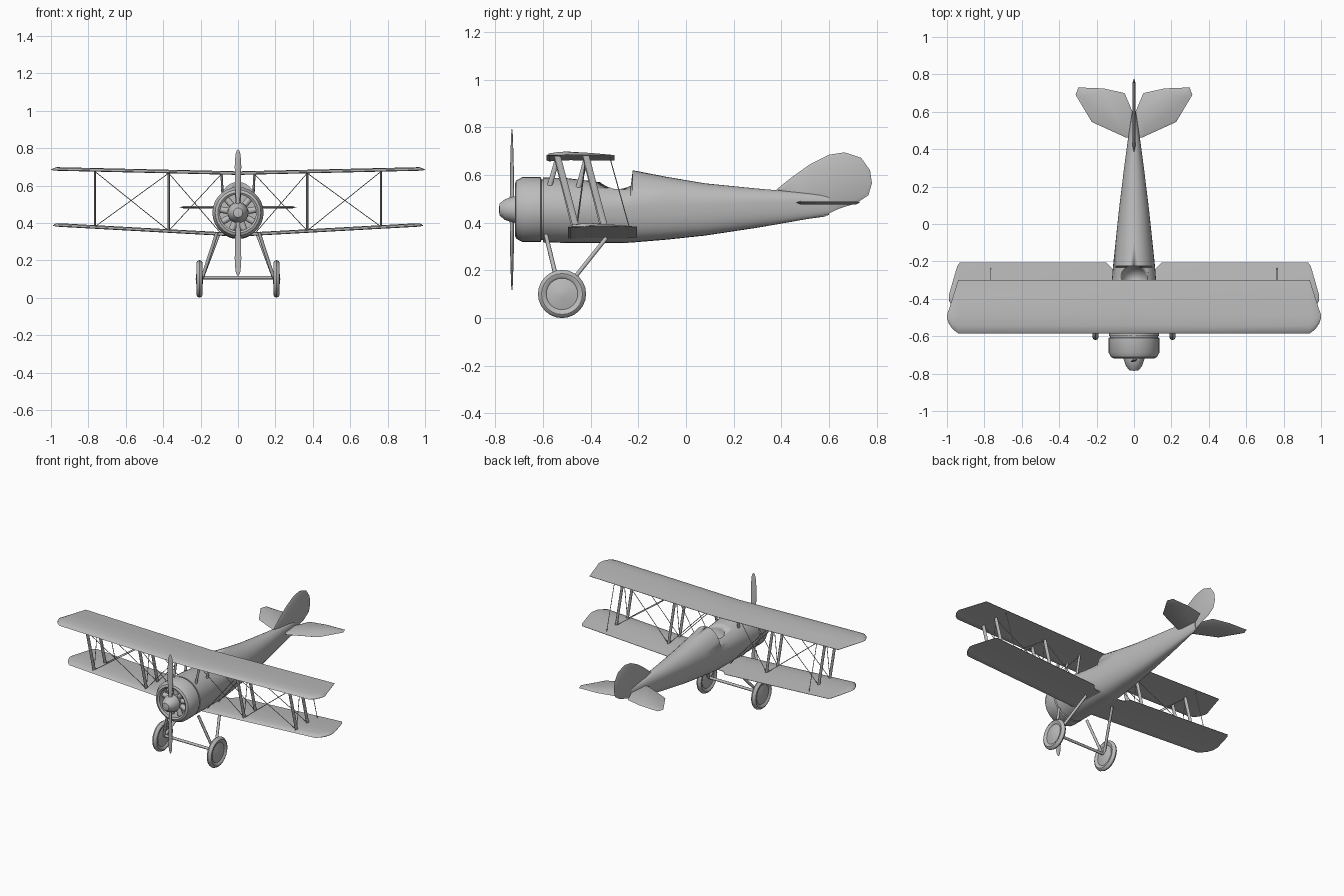
import bpy, bmesh, math
from mathutils import Vector, Matrix

if "Cube" in bpy.data.objects:
    bpy.data.objects.remove(bpy.data.objects["Cube"])

grey = bpy.data.materials.new("plain grey")
grey.diffuse_color = (0.5, 0.5, 0.5, 1)
grey.use_nodes = True
grey.node_tree.nodes["Principled BSDF"].inputs["Base Color"].default_value = grey.diffuse_color
TAU = 2 * math.pi


def finish(name, bm, angle=35):
    bmesh.ops.remove_doubles(bm, verts=bm.verts, dist=1e-5)
    bmesh.ops.recalc_face_normals(bm, faces=bm.faces)
    me = bpy.data.meshes.new(name)
    bm.to_mesh(me)
    bm.free()
    ob = bpy.data.objects.new(name, me)
    bpy.context.collection.objects.link(ob)
    me.materials.append(grey)
    bpy.ops.object.select_all(action='DESELECT')
    ob.select_set(True)
    bpy.context.view_layer.objects.active = ob
    bpy.ops.object.shade_smooth_by_angle(angle=math.radians(angle))
    return ob


def loft(bm, rings):
    """Skin a list of closed rings and cap both ends."""
    vs = [[bm.verts.new(p) for p in r] for r in rings]
    n = len(vs[0])
    for a, b in zip(vs, vs[1:]):
        for i in range(n):
            j = (i + 1) % n
            bm.faces.new((a[i], a[j], b[j], b[i]))
    bm.faces.new(vs[0])
    bm.faces.new(vs[-1])


def lathe(name, profile, centre, axis, n=28, angle=35):
    """Revolve (radius, distance) pairs around the x or y axis."""
    bm = bmesh.new()
    rings = []
    for r, d in profile:
        r = max(r, 0.0005)
        ring = []
        for k in range(n):
            c, s = r * math.cos(TAU * k / n), r * math.sin(TAU * k / n)
            ring.append(Vector(centre) + Vector((d, c, s) if axis == 'x' else (c, d, s)))
        rings.append(ring)
    loft(bm, rings)
    return finish(name, bm, angle)


def rods(name, pairs, r, flat=None, mirror=True, n=8):
    """Bars between point pairs; flat gives a streamlined x/y section."""
    bm = bmesh.new()
    for a, b in pairs:
        for side in ((1, -1) if mirror else (1,)):
            p, q = (Vector((v[0] * side, v[1], v[2])) for v in (a, b))
            rot = (q - p).to_track_quat('Z', 'Y')
            ring = []
            for k in range(n):
                c, s = math.cos(TAU * k / n), math.sin(TAU * k / n)
                ring.append(Vector((flat[0] * c, flat[1] * s, 0)) if flat
                            else rot @ Vector((r * c, r * s, 0)))
            loft(bm, [[p + o for o in ring], [q + o for o in ring]])
    return finish(name, bm, 50)


def plate(name, outlines, t, scale=0.86):
    """Flat surface with thinned edges; thickness runs along vector t."""
    bm = bmesh.new()
    t = Vector(t)
    for pts in outlines:
        pts = [Vector(p) for p in pts]
        c = sum(pts, Vector()) / len(pts)
        inner = [c + (p - c) * scale for p in pts]
        loft(bm, [[p + t for p in inner], pts, [p - t for p in inner]])
    return finish(name, bm, 30)


# fuselage: y, half width, top, widest height, bottom
sections = [(-0.60, .135, .590, .455, .318), (-0.50, .133, .587, .455, .315),
            (-0.40, .126, .575, .458, .315), (-0.30, .118, .562, .462, .315),
            (-0.232, .113, .562, .466, .316), (-0.224, .112, .620, .466, .317),
            (-0.08, .097, .592, .472, .329), (0.08, .080, .565, .477, .346),
            (0.30, .053, .543, .483, .379), (0.45, .033, .530, .485, .405),
            (0.60, .010, .515, .480, .432)]
bm = bmesh.new()
rings = []
for y, w, top, mid, bot in sections:
    e = 2 / (2.0 + 0.5 * min(1, max(0, (y + 0.5) / 0.3)))
    ring = []
    for k in range(32):
        c, s = math.cos(TAU * k / 32), math.sin(TAU * k / 32)
        ex = e if s < 0 else 1
        h = (top - mid) if s > 0 else (mid - bot)
        ring.append((w * math.copysign(abs(c) ** ex, c), y,
                     mid + h * math.copysign(abs(s) ** ex, s)))
    rings.append(ring)
loft(bm, rings)
fuselage = finish("fuselage", bm)

# cockpit opening
bm = bmesh.new()
bmesh.ops.create_uvsphere(bm, u_segments=24, v_segments=12, radius=1,
                          matrix=Matrix.Translation((0, -0.29, .58)) @ Matrix.Diagonal((.078, .072, .11, 1)))
cutter = finish("cockpit_cutter", bm)
cutter.hide_render = True
mod = fuselage.modifiers.new("cockpit", 'BOOLEAN')
mod.operation = 'DIFFERENCE'
mod.object = cutter
bpy.context.view_layer.objects.active = fuselage
bpy.ops.object.modifier_apply(modifier=mod.name)
bpy.data.objects.remove(cutter)

# cowling, radial engine and spinner
HUB = (0, 0, .455)
lathe("engine_cowling", [(0, -.635), (.097, -.635), (.097, -.710), (.108, -.718), (.122, -.712),
                         (.137, -.685), (.137, -.610), (.127, -.606), (.127, -.595), (0, -.595)], HUB, 'y')
rods("engine_cylinders", [((.045 * math.sin(TAU * k / 9), -.668, .455 + .045 * math.cos(TAU * k / 9)),
                           (.099 * math.sin(TAU * k / 9), -.668, .455 + .099 * math.cos(TAU * k / 9)))
                          for k in range(9)], .017, mirror=False, n=12)
lathe("spinner", [(0, -.785), (.025, -.782), (.043, -.760), (.055, -.725), (.056, -.705),
                  (.045, -.69), (.045, -.63), (0, -.63)], HUB, 'y')

# propeller blades: radius, half width, half thickness, twist
bm = bmesh.new()
for side in (1, -1):
    rings = []
    for r, w, t, tw in [(.02, .011, .009, 30), (.08, .013, .008, 26), (.16, .018, .006, 20),
                        (.25, .018, .004, 14), (.31, .014, .003, 10), (.33, .008, .002, 10), (.337, .003, .001, 10)]:
        a = math.radians(tw)
        ring = []
        for k in range(12):
            u, v = w * math.cos(TAU * k / 12), t * math.sin(TAU * k / 12)
            ring.append((side * (u * math.cos(a) - v * math.sin(a)),
                         -.73 + u * math.sin(a) + v * math.cos(a), .455 + side * r))
        rings.append(ring)
    loft(bm, rings)
finish("propeller", bm, 50)

# wings: half-span stations of x, leading edge, trailing edge
AIRFOIL = [(0, 0), (.04, .008), (.15, .013), (.35, .015), (.65, .010), (1, .001),
           (1, -.001), (.65, 0), (.35, .001), (.15, -.001), (.04, -.004)]


def upper_z(x):
    return .658 + .023 * x


def lower_z(x):
    return .328 + .055 * x


def wing(name, half, height):
    bm = bmesh.new()
    rings = []
    for x, le, te in [(-h[0], h[1], h[2]) for h in reversed(half)] + half[(half[0][0] == 0):]:
        f = min(1, (te - le) / .15)
        rings.append([(x, le + (te - le) * u, height(abs(x)) + .003 + (v * f)) for u, v in AIRFOIL])
    loft(bm, rings)
    return finish(name, bm, 40)


wing("upper_wing", [(0, -.585, -.30), (.94, -.585, -.30), (.97, -.562, -.395),
                    (.99, -.532, -.458), (1.0, -.505, -.485)], upper_z)
wing("lower_wing", [(0, -.495, -.25), (.115, -.495, -.24), (.15, -.495, -.205), (.93, -.495, -.205),
                    (.945, -.482, -.225), (.97, -.45, -.31), (.988, -.41, -.375)], lower_z)

# interplane struts, two pairs on each side
BAYS = (.37, .765)
TOP, LOW = (-.54, -.42), (-.46, -.34)
rods("wing_struts", [((x, t, upper_z(x) + .006), (x, l, lower_z(x) + .008))
                     for x in BAYS for t, l in zip(TOP, LOW)], 0, flat=(.006, .014))

# cabane struts
rods("cabane_struts", [((.088, -.54, .664), (.082, -.575, .545)),
                       ((.088, -.42, .664), (.082, -.455, .535))], 0, flat=(.006, .011))

# bracing wires
wires = []
for t, l in zip(TOP, LOW):
    for a, b in ((.09, .37), BAYS):
        wires.append(((a, t, upper_z(a)), (b, l, lower_z(b) + .01)))
        wires.append(((b, t, upper_z(b)), (a, l, lower_z(a) + .01)))
for x in BAYS:
    wires.append(((x, TOP[1], upper_z(x)), (x, LOW[0], lower_z(x) + .01)))
wires.append(((.765, -.32, upper_z(.765)), (.765, -.235, lower_z(.765))))
rods("bracing_wires", wires, .0022, n=5)

# tailplane
half = [(.008, .46), (.045, .463), (.225, .545), (.312, .69), (.298, .73), (.165, .725), (.05, .70), (.008, .60)]
plate("tailplane", [[(s * x, y, .484) for x, y in half] for s in (1, -1)], (0, 0, .007))

# fin and rudder
plate("fin_and_rudder", [[(0, y, z) for y, z in
                          [(.38, .54), (.44, .588), (.52, .645), (.60, .685), (.665, .695), (.735, .672),
                           (.772, .62), (.780, .565), (.765, .515), (.715, .482), (.64, .458),
                           (.585, .432), (.50, .47)]]], (.007, 0, 0))

# tail skid
rods("tail_skid", [((0, .46, .415), (0, .585, .432))], .006, mirror=False)

# landing gear
rods("landing_gear_struts", [((.112, -.588, .35), (.19, -.53, .11)),
                             ((.105, -.335, .335), (.19, -.515, .11))], .009)
rods("axle", [((-.222, -.52, .108), (.222, -.52, .108))], .009, mirror=False, n=12)
for s, side in ((1, "right"), (-1, "left")):
    prof = [(0, .020), (.02, .019), (.066, .008), (.072, .014), (.086, .017), (.096, .011), (.101, 0)]
    lathe(side + "_wheel", prof + [(r, -d) for r, d in reversed(prof[:-1])], (s * .206, -.52, .101), 'x', 24, 40)
